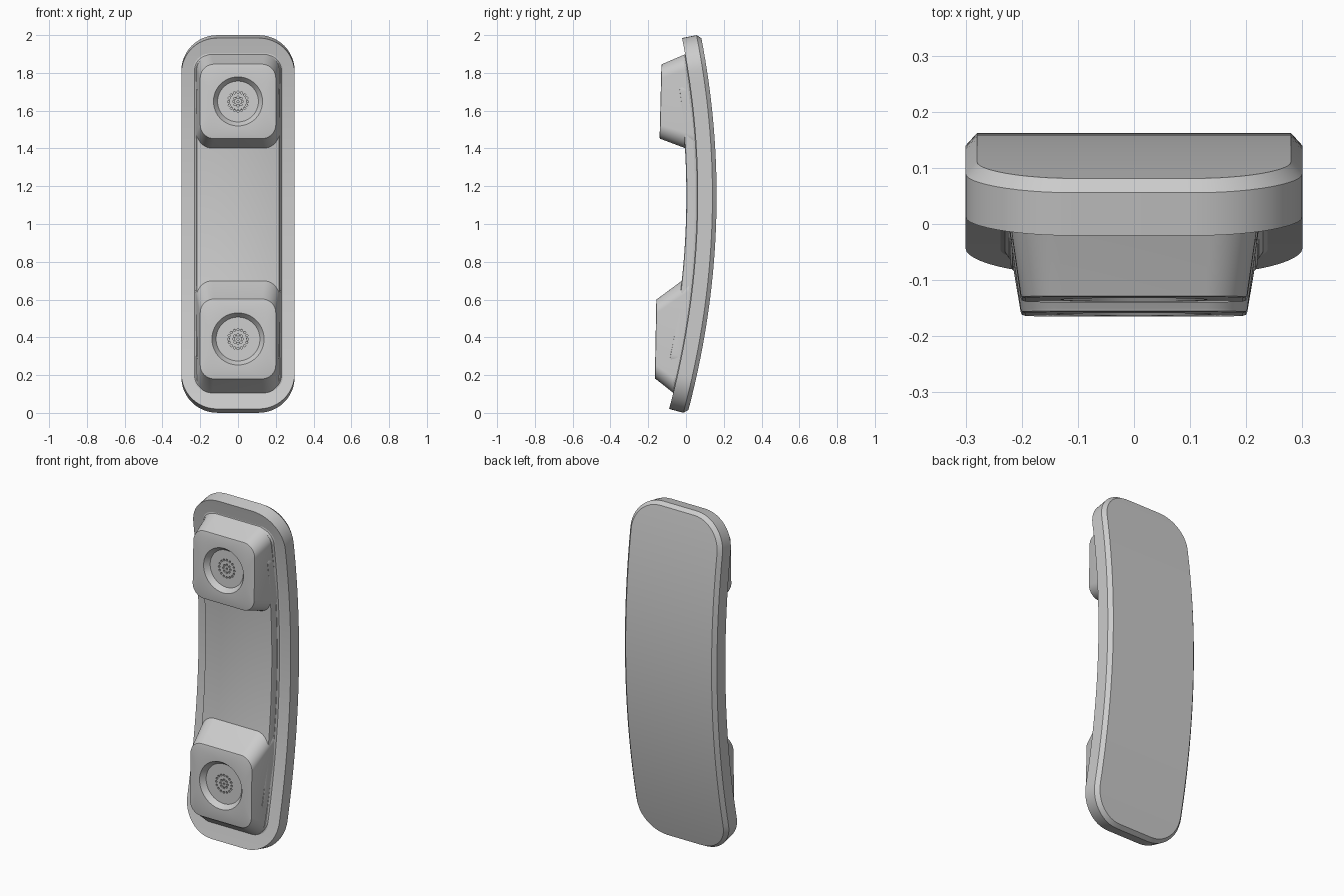
import bpy, bmesh, math
from mathutils import Vector

if "Cube" in bpy.data.objects:
    bpy.data.objects.remove(bpy.data.objects["Cube"])

grey = bpy.data.materials.new("plain_grey")
grey.diffuse_color = (0.6, 0.6, 0.6, 1)
grey.use_nodes = True
grey.node_tree.nodes["Principled BSDF"].inputs["Base Color"].default_value = grey.diffuse_color


def finish(bm, name):
    bmesh.ops.recalc_face_normals(bm, faces=bm.faces)
    me = bpy.data.meshes.new(name)
    bm.to_mesh(me)
    bm.free()
    me.materials.append(grey)
    ob = bpy.data.objects.new(name, me)
    bpy.context.collection.objects.link(ob)
    return ob


def smooth(ob, angle=32):
    bpy.ops.object.select_all(action='DESELECT')
    ob.select_set(True)
    bpy.context.view_layer.objects.active = ob
    bpy.ops.object.shade_smooth_by_angle(angle=math.radians(angle))


def bridge(bm, a, b):
    n = len(a)
    for i in range(n):
        j = (i + 1) % n
        bm.faces.new((a[i], a[j], b[j], b[i]))


def bend(x, z, h):
    """Point at height h off the arched back surface."""
    d = z - 1.15
    n = Vector((0, 1, 0.232 * d)).normalized()
    return Vector((x, 0.162 - 0.116 * d * d, z)) + n * h


def right_side(hw, z0, z1, r, seg=12, rows=30):
    """Right half of a rounded rectangle, bottom to top."""
    pts = []
    for i in range(seg + 1):
        a = -math.pi / 2 + i / seg * math.pi / 2
        pts.append((hw - r + r * math.cos(a), z0 + r + r * math.sin(a)))
    for i in range(1, rows):
        pts.append((hw, z0 + r + (z1 - z0 - 2 * r) * i / rows))
    for i in range(seg + 1):
        a = i / seg * math.pi / 2
        pts.append((hw - r + r * math.cos(a), z1 - r + r * math.sin(a)))
    return pts


def arched_slab(name, z0, z1, r, levels):
    """Loft rounded outlines; levels are (half width, inset, height)."""
    bm = bmesh.new()
    rings = []
    for hw, ins, h in levels:
        pts = right_side(hw - ins, z0 + ins, z1 - ins, r - ins)
        right = [bm.verts.new(bend(x, z, h)) for x, z in pts]
        left = [bm.verts.new(bend(-x, z, h)) for x, z in pts]
        rings.append((right, left))
    for (r0, l0), (r1, l1) in zip(rings, rings[1:]):
        bridge(bm, r0 + l0[::-1], r1 + l1[::-1])
    for right, left in (rings[0], rings[-1]):
        for i in range(len(right) - 1):
            bm.faces.new((right[i], right[i + 1], left[i + 1], left[i]))
    ob = finish(bm, name)
    smooth(ob)
    return ob


# Arched outer shell with chamfered back edge
arched_slab("shell", -0.005, 2.004, 0.19,
            [(0.3, 0, -0.1), (0.3, 0, -0.022), (0.3, 0.02, 0)])
# Soft step around the raised inner part
arched_slab("inner_step", 0.085, 1.92, 0.09,
            [(0.238, 0, -0.09), (0.238, 0, -0.1), (0.238, 0.008, -0.103),
             (0.238, 0.015, -0.114)])
# Raised grip between the two cups
arched_slab("grip", 0.2, 1.8, 0.08,
            [(0.222, 0, -0.09), (0.22, 0, -0.15), (0.22, 0.003, -0.157),
             (0.22, 0.01, -0.16)])

Q = 16  # points per corner


def frame(lo, hi):
    lo, hi = Vector((0, *lo)), Vector((0, *hi))
    v = (hi - lo).normalized()
    return (lo + hi) / 2, (hi - lo).length / 2, v, Vector((1, 0, 0)).cross(v)


def cup(name, base, front, hole_r):
    """Tapered rounded block with a dished, perforated face."""
    bm = bmesh.new()
    rings = []

    def ring(fr, hw, ins, r, depth, circle=False):
        c, hl, v, n = fr
        out = []
        for q in range(4):
            sx, sv = ((1, 1), (-1, 1), (-1, -1), (1, -1))[q]
            for i in range(Q):
                t = i if circle else i * Q / (Q - 1)
                a = (q + t / Q) * math.pi / 2
                x, y = r * math.cos(a), r * math.sin(a)
                if not circle:
                    x += sx * (hw - ins - r)
                    y += sv * (hl - ins - r)
                out.append(bm.verts.new(c + Vector((x, 0, 0)) + v * y + n * depth))
        rings.append(out)

    fb, ff = frame(*base), frame(*front)
    ring(fb, 0.226, 0, 0.085, 0)
    ring(ff, 0.202, 0, 0.075, 0.007)
    ring(ff, 0.202, 0.002, 0.073, 0.002)
    ring(ff, 0.202, 0.008, 0.067, 0)
    ring(ff, 0, 0, hole_r, 0, True)
    ring(ff, 0, 0, hole_r - 0.022, 0.03, True)
    for a, b in zip(rings, rings[1:]):
        bridge(bm, a, b)
    bm.faces.new(rings[0])
    bm.faces.new(rings[-1])
    ob = finish(bm, name)
    # v x order gives n pointing either way: depth is measured into the body
    # Small sound holes
    c, hl, v, n = ff
    cb = bmesh.new()
    for count, rad in ((1, 0), (8, 0.023), (16, 0.05)):
        for k in range(count):
            a = 2 * math.pi * k / count
            o = c + Vector((rad * math.cos(a), 0, 0)) + v * rad * math.sin(a)
            ends = []
            for d in (0.02, 0.042):
                ends.append([cb.verts.new(
                    o + n * d + Vector((0.006 * math.cos(b), 0, 0)) + v * 0.006 * math.sin(b))
                    for b in (2 * math.pi * m / 10 for m in range(10))])
            bridge(cb, *ends)
            cb.faces.new(ends[0])
            cb.faces.new(ends[1])
    cutter = finish(cb, name + "_hole_cutter")
    cutter.hide_render = True
    bpy.ops.object.select_all(action='DESELECT')
    bpy.context.view_layer.objects.active = ob
    ob.select_set(True)
    m = ob.modifiers.new("sound_holes", 'BOOLEAN')
    m.operation = 'DIFFERENCE'
    m.solver = 'EXACT'
    m.object = cutter
    bpy.ops.object.modifier_apply(modifier=m.name)
    bpy.data.objects.remove(cutter)
    smooth(ob)


# Frames use (y, z) points bottom then top; the normal must point to +y
def frame(lo, hi):
    lo, hi = Vector((0, *lo)), Vector((0, *hi))
    v = (hi - lo).normalized()
    return (lo + hi) / 2, (hi - lo).length / 2, v, v.cross(Vector((1, 0, 0)))


# Ear and mouth cups
cup("ear_cup", ((0.04, 1.385), (0.04, 1.918)), ((-0.14, 1.45), (-0.13, 1.848)), 0.13)
cup("mouth_cup", ((-0.02, 0.068), (0.02, 0.73)), ((-0.165, 0.178), (-0.157, 0.605)), 0.138)
